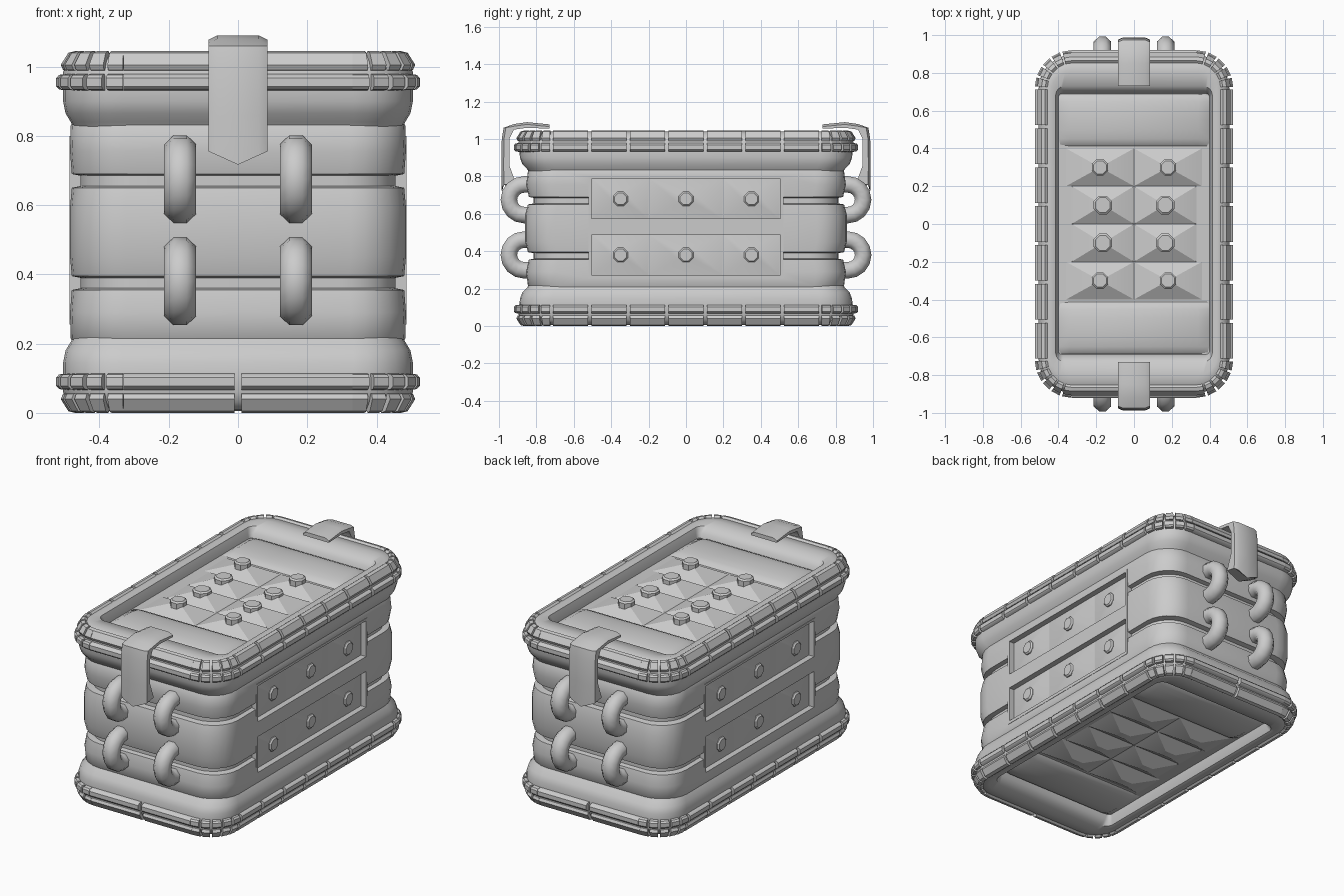
import bpy
import bmesh
from math import cos, sin, pi, radians
from mathutils import Matrix, Vector

if "Cube" in bpy.data.objects:
    bpy.data.objects.remove(bpy.data.objects["Cube"])

HEIGHT = 1.045
grey = bpy.data.materials.new("plain_grey")
grey.use_nodes = True
grey.diffuse_color = (0.6, 0.6, 0.6, 1)
grey.node_tree.nodes["Principled BSDF"].inputs["Base Color"].default_value = (0.6, 0.6, 0.6, 1)


def finish(name, bm, angle=35):
    """Turn a bmesh into a shaded object."""
    bmesh.ops.recalc_face_normals(bm, faces=bm.faces)
    mesh = bpy.data.meshes.new(name)
    bm.to_mesh(mesh)
    bm.free()
    obj = bpy.data.objects.new(name, mesh)
    bpy.context.collection.objects.link(obj)
    mesh.materials.append(grey)
    smooth(obj, angle)
    return obj


def smooth(obj, angle=35):
    bpy.ops.object.select_all(action="DESELECT")
    obj.select_set(True)
    bpy.context.view_layer.objects.active = obj
    bpy.ops.object.shade_smooth_by_angle(angle=radians(angle))


def loft(bm, rings):
    """Skin closed rings of equal size and cap both ends."""
    rows = [[bm.verts.new(p) for p in ring] for ring in rings]
    n = len(rows[0])
    for a, b in zip(rows, rows[1:]):
        for i in range(n):
            j = (i + 1) % n
            bm.faces.new((a[i], a[j], b[j], b[i]))
    bm.faces.new(rows[0])
    bm.faces.new(rows[-1][::-1])


def box(bm, lo, hi):
    lo, hi = Vector(lo), Vector(hi)
    size = Matrix.Diagonal((*(hi - lo), 1))
    bmesh.ops.create_cube(bm, size=1, matrix=Matrix.Translation((lo + hi) / 2) @ size)


def round_rect(hx, hy, r, z, steps=6):
    pts = []
    for q, (sx, sy) in enumerate(((1, 1), (-1, 1), (-1, -1), (1, -1))):
        for k in range(steps + 1):
            a = (q + k / steps) * pi / 2
            pts.append((sx * (hx - r) + r * cos(a), sy * (hy - r) + r * sin(a), z))
    return pts


def cell(bm, matrix, w, d, h, stud_r, stud_top):
    """Low pyramid with an eight-sided stud on its tip."""
    ring = lambda s, z: [matrix @ Vector((x * w / 2 * s, y * d / 2 * s, z))
                         for x, y in ((-1, -1), (1, -1), (1, 1), (-1, 1))]
    loft(bm, [ring(1, 0), ring(0.22, h)])
    octagon = lambda r, z: [matrix @ Vector((r * cos((k + .5) * pi / 4), r * sin((k + .5) * pi / 4), z))
                            for k in range(8)]
    if stud_r:
        loft(bm, [octagon(stud_r, h * 0.4), octagon(stud_r, stud_top - 0.008),
                  octagon(stud_r * 0.8, stud_top)])


# Body with two grooves running around it
half = [(.465, .82, .18), (.483, .845, .215), (.485, .855, .29), (.48, .84, .355),
        (.455, .815, .36), (.455, .815, .39), (.48, .845, .395), (.485, .86, .45)]
profile = half + [(x, y, HEIGHT - z) for x, y, z in reversed(half)]
bm = bmesh.new()
loft(bm, [round_rect(x, y, 0.16, z) for x, y, z in profile])
body = finish("body", bm)

# Flat side blocks joined on, then pockets cut out
bm = bmesh.new()
box(bm, (-.486, -.52, .255), (.486, .52, .80))
block = finish("side_block_helper", bm)
bm = bmesh.new()
for s in (-1, 1):
    for z in (.38, .68):
        a, b = sorted((s * .452, s * .52))
        box(bm, (a, -.505, z - .106), (b, .505, z + .106))
pockets = finish("pocket_helper", bm)
for helper, mode in ((block, "UNION"), (pockets, "DIFFERENCE")):
    mod = body.modifiers.new(mode.lower(), "BOOLEAN")
    mod.object, mod.operation, mod.solver = helper, mode, "EXACT"
    bpy.context.view_layer.objects.active = body
    bpy.ops.object.modifier_apply(modifier=mod.name)
for helper in (block, pockets):
    bpy.data.objects.remove(helper)
smooth(body)

# Studded pyramids in the side pockets
for s, side in ((1, "left"), (-1, "right")):
    bm = bmesh.new()
    for z in (.38, .68):
        for y, w in ((-.35, .30), (0, .39), (.35, .30)):
            m = Matrix.Translation((s * .452, y, z)) @ Matrix.Rotation(s * pi / 2, 4, "Y")
            cell(bm, m, .212, w, .024, .042, .034)
    finish(side + "_side_studs", bm, 20)

# Top and bottom rims, with a recessed panel in each
rim = [(.47, .835, .14, .815), (.483, .85, .15, .84), (.498, .875, .165, .865), (.505, .888, .17, .90),
       (.505, .895, .18, .985), (.49, .88, .165, 1.015), (.465, .86, .15, 1.035),
       (.44, .80, .10, 1.04), (.415, .73, .05, 1.03), (.405, .70, .03, 1.0), (.40, .69, .02, .972)]
bead_rows = ([(.165, .93), (.192, .934), (.2, .943), (.2, .967), (.192, .976), (.165, .98)],
             [(.15, .985), (.18, .99), (.187, 1.005), (.165, 1.04), (.145, HEIGHT), (.125, 1.03)])
CX, CY = .325, .72


def bead_stations():
    """Yield each bead as a list of (centre x, centre y, direction) stations."""
    for s in (-1, 1):
        for k in range(7):
            y = (k - 3) * .206
            yield [(s * CX, y + e * .094, 0 if s > 0 else pi) for e in (-1, 1)]
        for k in (-1, 1):
            yield [(k * .17 + e * .16, s * CY, s * pi / 2) for e in (-1, 1)]
    for q, (sx, sy) in enumerate(((1, 1), (-1, 1), (-1, -1), (1, -1))):
        for k in range(5):
            yield [(sx * CX, sy * CY, (q + (k + e) / 5) * pi / 2) for e in (.1, .88)]


for top, label in ((True, "top"), (False, "bottom")):
    height = lambda z: z if top else HEIGHT - z
    bm = bmesh.new()
    loft(bm, [round_rect(x, y, r, height(z)) for x, y, r, z in rim])
    finish(label + "_rim", bm, 40)

    bm = bmesh.new()
    for stations in bead_stations():
        for row in bead_rows:
            loft(bm, [[(x + r * cos(a), y + r * sin(a), height(z)) for r, z in row]
                      for x, y, a in stations])
    finish(label + "_rim_beads", bm, 40)

    # Rounded slats at both ends of the panel
    bm = bmesh.new()
    for s in (-1, 1):
        rings = []
        for x, h in ((-.4, .005), (-.34, .04), (.34, .04), (.4, .005)):
            rings.append([(x, s * (.55 + .14 * cos(k * pi / 8)), height(.968 + h * sin(k * pi / 8)))
                          for k in range(9)])
        loft(bm, rings)
    finish(label + "_slats", bm, 40)

    # Studded pyramids in the middle of the panel
    bm = bmesh.new()
    for sx in (-1, 1):
        for y, x, r, tip in ((.3, .18, .047, .073), (.1, .165, .053, .062)):
            for sy in (-1, 1):
                m = Matrix.Translation((sx * x, sy * y, height(.972)))
                if not top:
                    m = m @ Matrix.Rotation(pi, 4, "X")
                cell(bm, m, 2 * x, .2, .045, r if top else 0, tip)
    finish(label + "_panel_pyramids", bm, 20)

# Clasps and ring handles on both ends
strap_path = [(.73, 1.078, 1.055), (.85, 1.09, 1.06), (.92, 1.08, 1.05)]
strap_down = [(.975, .93, 1.06), (.985, .945, 1.0), (.987, .945, .86), (.985, .91, .755)]
for s, side in ((-1, "front"), (1, "back")):
    bm = bmesh.new()
    xs = (-.085, -.06, 0, .06, .085)
    rings = []
    for y, outer, inner in strap_path:
        rings.append([(x, s * y, outer - (.012 if abs(x) > .08 else 0)) for x in xs]
                     + [(x, s * y, inner) for x in xs[::-1]])
    for k, (outer, inner, z) in enumerate(strap_down):
        drop = .038 if k == 3 else 0
        tip = lambda x: z - drop * (1 - abs(x) / .085)
        low = z - .03 if k == 0 else z
        rings.append([(x, s * (outer - (.012 if abs(x) > .08 else 0)), tip(x)) for x in xs]
                     + [(x, s * inner, low if k < 3 else tip(x) + .01) for x in xs[::-1]])
    loft(bm, rings)
    finish(side + "_clasp", bm, 40)

    bm = bmesh.new()
    for x in (-.167, .167):
        for zc in (.38, .675):
            path = [(.80, -pi / 2)] + [(.865, -pi / 2 + k * pi / 8) for k in range(9)] + [(.80, pi / 2)]
            rings = []
            for yc, a in path:
                ring = []
                for k in range(8):
                    b = (k + .5) * pi / 4
                    r = .082 + .048 * cos(b)
                    ring.append((x + .05 * sin(b), s * (yc + r * cos(a)), zc + r * sin(a)))
                rings.append(ring)
            loft(bm, rings)
    finish(side + "_handles", bm, 50)
